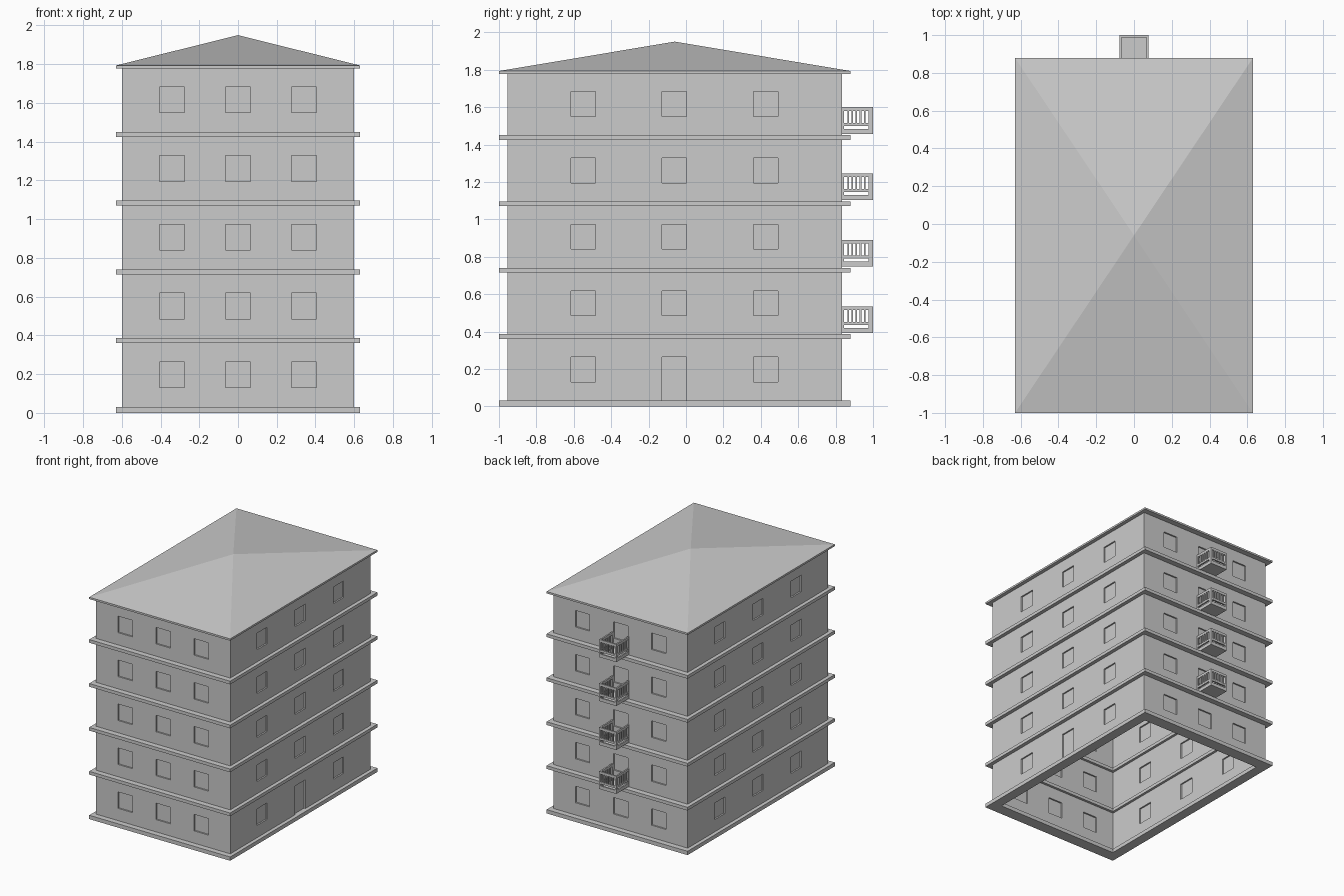
import bpy, bmesh
from mathutils import Matrix, Vector

if "Cube" in bpy.data.objects:
    bpy.data.objects.remove(bpy.data.objects["Cube"])

CY = -0.06            # building centre in y
HX, HY = 0.60, 0.895  # outer wall half sizes
T, REC = 0.03, 0.012  # wall thickness, window recess depth
STEP = 0.355          # storey height


def add_box(bm, x0, x1, y0, y1, z0, z1):
    m = Matrix.Translation(((x0 + x1) / 2, (y0 + y1) / 2, (z0 + z1) / 2)) @ \
        Matrix.Diagonal((x1 - x0, y1 - y0, z1 - z0, 1))
    bmesh.ops.create_cube(bm, size=1, matrix=m)


def add_ring(bm, ox, oy, ix, iy, z0, z1):
    """Rectangular tube around the building centre."""
    loops = []
    for hx, hy, z in ((ox, oy, z0), (ox, oy, z1), (ix, iy, z1), (ix, iy, z0)):
        loops.append([bm.verts.new((sx * hx, CY + sy * hy, z))
                      for sx, sy in ((-1, -1), (1, -1), (1, 1), (-1, 1))])
    for a, b in zip(loops, loops[1:] + loops[:1]):
        for i in range(4):
            j = (i + 1) % 4
            bm.faces.new((a[i], a[j], b[j], b[i]))


def finish(bm, name):
    bmesh.ops.recalc_face_normals(bm, faces=bm.faces[:])
    me = bpy.data.meshes.new(name)
    bm.to_mesh(me)
    bm.free()
    ob = bpy.data.objects.new(name, me)
    bpy.context.collection.objects.link(ob)
    return ob


# outer walls
bm = bmesh.new()
add_ring(bm, HX, HY, HX - T, HY - T, 0.005, 1.782)
walls = finish(bm, "walls")

# cutters: shallow window and door recesses on both faces of each wall
bm = bmesh.new()
for k in range(5):
    z0, z1 = 0.13 + STEP * k, 0.263 + STEP * k
    for s in (-1, 1):
        for depth in (0, T):
            # a recess straddles either the outer or the inner wall surface
            for c in (-0.34, 0, 0.34):
                y = CY + s * (HY - depth)
                add_box(bm, c - 0.064, c + 0.064, y - REC, y + REC, z0, z1)
            for c in (-0.55, -0.063, 0.427):
                x = s * (HX - depth)
                door = k == 0 and s == 1 and c == -0.063
                add_box(bm, x - REC, x + REC, c - 0.066, c + 0.066,
                        0.025 if door else z0, z1)
cutter = finish(bm, "opening_cutter")
cutter.hide_render = True
mod = walls.modifiers.new("openings", 'BOOLEAN')
mod.operation = 'DIFFERENCE'
mod.solver = 'EXACT'
mod.object = cutter
bpy.context.view_layer.objects.active = walls
walls.select_set(True)
bpy.ops.object.modifier_apply(modifier="openings")
bpy.data.objects.remove(cutter)

# base and floor bands, projecting outside and inside
for k in range(5):
    bm = bmesh.new()
    z = STEP * k + 0.005 if k else 0
    add_ring(bm, 0.63, 0.94, HX - T - 0.02, HY - T - 0.02, z, STEP * k + 0.031)
    finish(bm, f"floor_band_{k}" if k else "base_band")

# hipped roof on a thin eaves slab
bm = bmesh.new()
add_box(bm, -0.63, 0.63, CY - 0.94, CY + 0.94, 1.778, 1.793)
top = max(bm.faces, key=lambda f: f.calc_center_median().z)
poke = bmesh.ops.poke(bm, faces=[top])
poke["verts"][0].co = Vector((0, CY, 1.95))
finish(bm, "roof")


def rail_boxes(a0, a1, n):
    """Railing panel pieces as (start, end, bottom, top) along its length."""
    e = 0.012
    out = [(a0, a1, 0, 0.027), (a0, a1, 0.043, 0.059), (a0, a1, 0.123, 0.143)]
    for lo, hi in ((0.027, 0.043), (0.059, 0.123)):
        out += [(a0, a0 + e, lo, hi), (a1 - e, a1, lo, hi)]
    pitch = (a1 - a0 - 2 * e) / n
    for i in range(1, n):
        c = a0 + e + pitch * i
        out.append((c - 0.0045, c + 0.0045, 0.059, 0.123))
    return out


# balconies on the back
for k in range(1, 5):
    z = STEP * k + 0.037
    w, y0, y1, t = 0.077, 0.833, 1.0, 0.012
    bm = bmesh.new()
    add_box(bm, -w + t, w - t, y0, y1 - t, z, z + 0.015)
    for a, b, lo, hi in rail_boxes(-w, w, 6):
        add_box(bm, a, b, y1 - t, y1, z + lo, z + hi)
    for s in (-1, 1):
        for a, b, lo, hi in rail_boxes(y0, y1 - t + 0.001, 6):
            x = sorted((s * w, s * (w - t)))
            add_box(bm, x[0], x[1], a, b, z + lo, z + hi)
    finish(bm, f"balcony_{k}")
